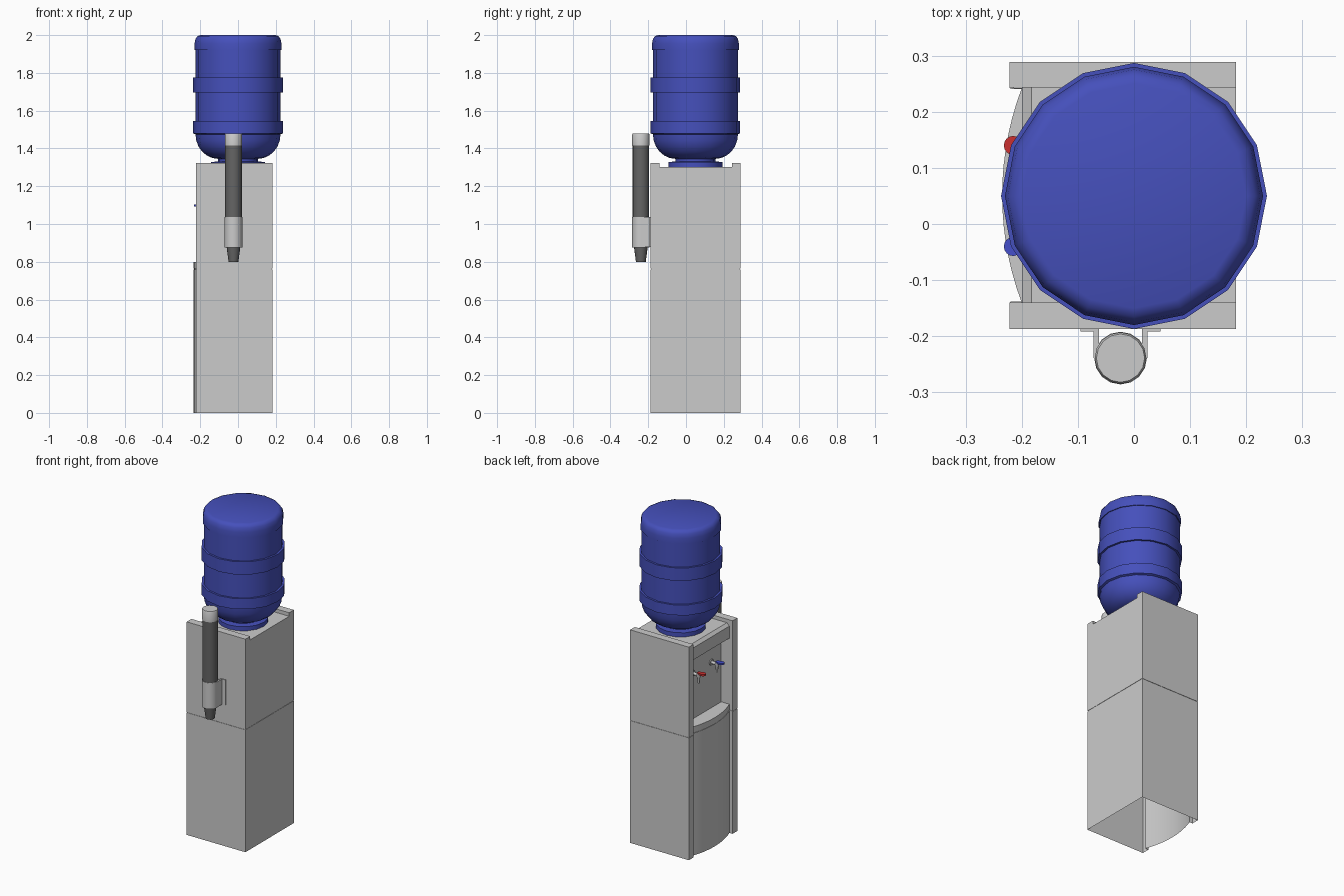
import bpy, bmesh, math
from mathutils import Vector

if "Cube" in bpy.data.objects:
    bpy.data.objects.remove(bpy.data.objects["Cube"])


def mat(name, rgb):
    m = bpy.data.materials.new(name)
    m.diffuse_color = (*rgb, 1)
    m.use_nodes = True
    m.node_tree.nodes["Principled BSDF"].inputs["Base Color"].default_value = m.diffuse_color
    return m


BLUE = mat("bottle_blue", (0.06, 0.08, 0.5))
DARK = mat("dark_plastic", (0.13, 0.13, 0.13))
RED = mat("hot_red", (0.6, 0.03, 0.03))
COLD = mat("cold_blue", (0.06, 0.08, 0.6))


def loft(name, rings, bottom=True, top=True, material=None, smooth=None):
    """Skin a stack of closed rings, with optional end caps."""
    bm = bmesh.new()
    rows = [[bm.verts.new(p) for p in r] for r in rings]
    for a, b in zip(rows, rows[1:]):
        for i in range(len(a)):
            j = (i + 1) % len(a)
            bm.faces.new((a[i], a[j], b[j], b[i]))
    if bottom:
        bm.faces.new(rows[0][::-1])
    if top:
        bm.faces.new(rows[-1])
    bmesh.ops.recalc_face_normals(bm, faces=bm.faces)
    me = bpy.data.meshes.new(name)
    bm.to_mesh(me)
    bm.free()
    ob = bpy.data.objects.new(name, me)
    bpy.context.collection.objects.link(ob)
    if material:
        me.materials.append(material)
    if smooth:
        bpy.ops.object.select_all(action='DESELECT')
        ob.select_set(True)
        bpy.context.view_layer.objects.active = ob
        bpy.ops.object.shade_smooth_by_angle(angle=math.radians(smooth))
    return ob


def lathe(name, cx, cy, profile, sides=16, material=None):
    """Revolve (radius, z) points, listed from bottom to top."""
    turn = [2 * math.pi * i / sides for i in range(sides)]
    rings = [[(cx + r * math.cos(a), cy + r * math.sin(a), z) for a in turn] for r, z in profile]
    return loft(name, rings, material=material, smooth=35)


def prism(name, outline, z0, z1, **kw):
    return loft(name, [[(x, y, z) for x, y in outline] for z in (z0, z1)], **kw)


def box(name, x0, x1, y0, y1, z0, z1, **kw):
    return prism(name, [(x0, y0), (x1, y0), (x1, y1), (x0, y1)], z0, z1, **kw)


X0, X1, Y0, Y1 = -0.222, 0.182, -0.187, 0.289   # cabinet limits
YA, YB, YM = -0.14, 0.243, 0.051                # inner edges of side posts, middle
XF, XR, BOW = -0.2, -0.144, 0.035               # front, recess back, bow of the front
back = [(X0, YB), (X0, Y1), (X1, Y1), (X1, Y0), (X0, Y0), (X0, YA)]

# bowed front curve between the posts
half, N = (YB - YA) / 2, 14
R = (half ** 2 + BOW ** 2) / (2 * BOW)
curve = []
for i in range(N + 1):
    t = half * (2 * i / N - 1)
    curve.append((XF - BOW + R - math.sqrt(R * R - t * t), YM + t))

# lower cabinet: hollow shell, open below, with a seam groove
lower = back[::-1] and back + curve
rings = []
for z, s in ((0, 1), (0.76, 1), (0.76, 0.99), (0.764, 0.99), (0.764, 1), (0.8, 1)):
    rings.append([(-0.02 + (x + 0.02) * s, YM + (y - YM) * s, z) for x, y in lower])
loft("lower_cabinet", rings, bottom=False, top=False, smooth=30)

# shelf under the taps
prism("shelf", curve + [(XR, YB), (XR, YA)], 0.795, 0.8)

# upper cabinet with open recess, overhanging head and two top rails
prism("upper_cabinet", back + [(XR, YA), (XR, YB)], 0.8, 1.302, bottom=False)
head = [(XR, 1.21), (XF, 1.21), (XF, 1.285), (-0.183, 1.302), (XR, 1.302)]
loft("head", [[(x, y, z) for x, z in head] for y in (YA, YB)])
for side, a, b in (("near", Y0, YA), ("far", YB, Y1)):
    box(side + "_top_rail", X0, X1, a, b, 1.302, 1.324)

# water bottle and its collar
dome = [(0.105 + 0.12 * math.sin(a), 1.475 - 0.13 * math.cos(a))
        for a in [math.pi / 2 * i / 6 for i in range(7)]]
lathe("water_bottle", 0, YM - 0.001,
      [(0.105, 1.32)] + dome +
      [(0.237, 1.48), (0.237, 1.545), (0.225, 1.545), (0.225, 1.695),
       (0.237, 1.695), (0.237, 1.775), (0.225, 1.775), (0.225, 1.922),
       (0.23, 1.922), (0.23, 1.955), (0.225, 1.98), (0.215, 1.994), (0.2, 2.0)],
      material=BLUE)
lathe("bottle_collar", 0, YM - 0.001, [(0.142, 1.302), (0.142, 1.328), (0.11, 1.331)], material=BLUE)

# taps: stem, body with spout, coloured paddle
for name, y, m in (("hot", 0.14, RED), ("cold", -0.04, COLD)):
    stem = lathe(name + "_tap_stem", 0, 0, [(0.018, 0), (0.018, 0.006), (0.009, 0.006), (0.009, 0.04)], 12)
    stem.rotation_euler = (0, -math.pi / 2, 0)
    stem.location = (XR, y, 1.085)
    lathe(name + "_tap_body", -0.185, y,
          [(0.006, 1.035), (0.008, 1.065), (0.012, 1.075), (0.012, 1.095)], 12)
    arc = [math.pi / 2 + math.pi * i / 8 for i in range(9)]
    paddle = [(-0.215 + 0.017 * math.cos(a), y + 0.017 * math.sin(a)) for a in arc]
    prism(name + "_tap_handle", paddle + [(-0.18, y - 0.008), (-0.18, y + 0.008)],
          1.092, 1.102, material=m)

# cup dispenser on the side
CX, CY = -0.024, -0.239
lathe("cup_nozzle", CX, CY, [(0.026, 0.8), (0.036, 0.875)], material=DARK)
lathe("cup_holder", CX, CY, [(0.047, 0.875), (0.047, 1.038)])
lathe("cup_tube", CX, CY, [(0.044, 1.038), (0.044, 1.415)], material=DARK)
lathe("cup_cap", CX, CY, [(0.046, 1.415), (0.046, 1.474), (0.043, 1.48)])

# bracket arms and flanges holding the dispenser
for side, s in (("left", -1), ("right", 1)):
    for part, a, b, y0, y1 in (("arm", 0.038, 0.048, CY, Y0), ("flange", 0.038, 0.071, Y0 - 0.005, Y0)):
        xs = sorted((CX + s * a, CX + s * b))
        box(f"{side}_bracket_{part}", *xs, y0, y1, 0.878, 1.036)
